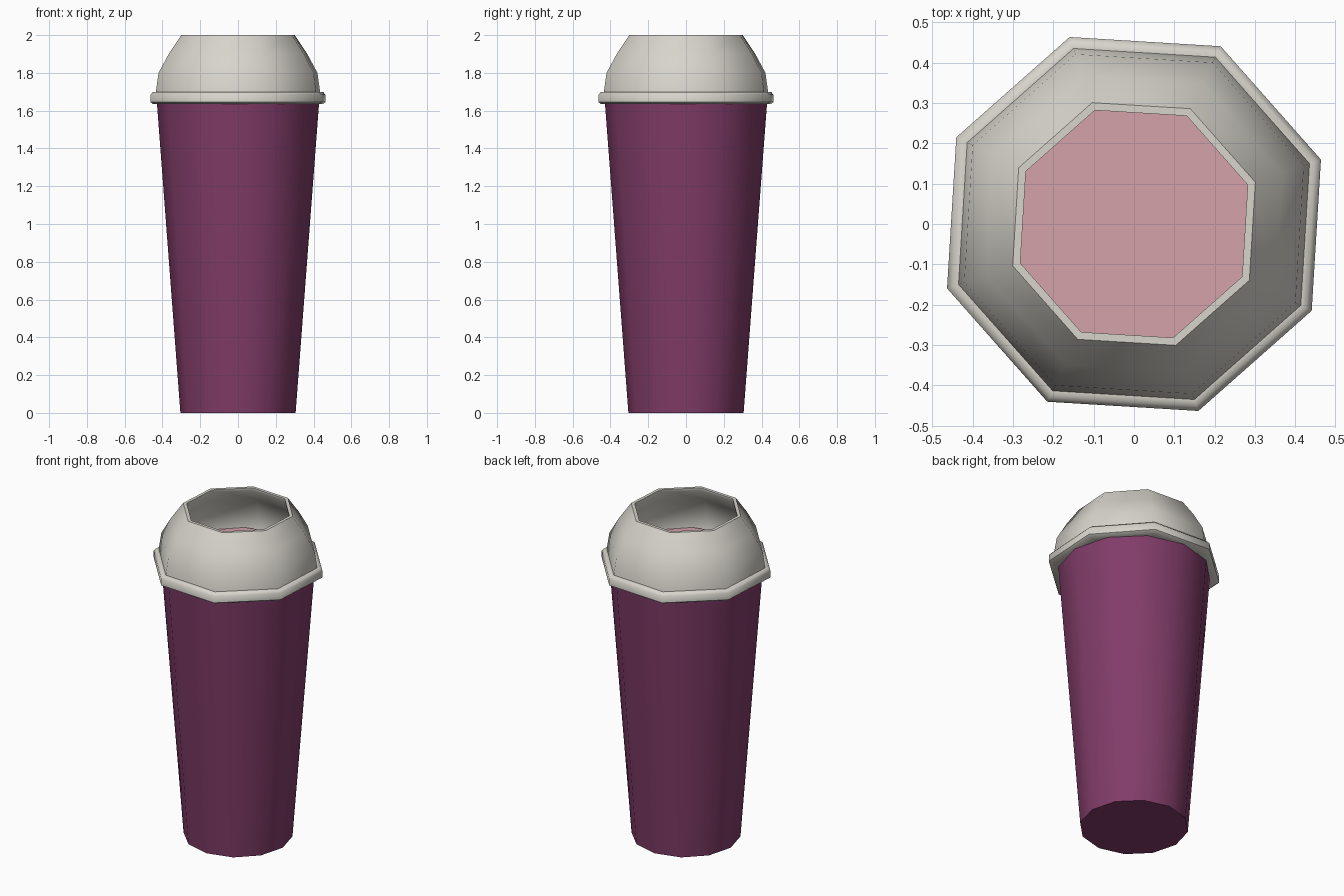
import bpy, bmesh
from math import cos, sin, pi, radians

if "Cube" in bpy.data.objects:
    bpy.data.objects.remove(bpy.data.objects["Cube"])


def material(name, color):
    m = bpy.data.materials.new(name)
    m.diffuse_color = (*color, 1)
    m.use_nodes = True
    m.node_tree.nodes["Principled BSDF"].inputs["Base Color"].default_value = m.diffuse_color
    return m


def lathe(name, profile, sides, turn, mat=None, closed=False, angle=50):
    """Spin (radius, z) points; closed joins last ring to first, otherwise cap both ends."""
    bm = bmesh.new()
    rings = []
    for r, z in profile:
        rings.append([bm.verts.new((r * cos(turn + 2 * pi * i / sides),
                                    r * sin(turn + 2 * pi * i / sides), z))
                      for i in range(sides)])
    pairs = list(zip(rings, rings[1:]))
    if closed:
        pairs.append((rings[-1], rings[0]))
    else:
        bm.faces.new(rings[0])
        bm.faces.new(rings[-1])
    for a, b in pairs:
        for i in range(sides):
            j = (i + 1) % sides
            bm.faces.new((a[i], a[j], b[j], b[i]))
    bmesh.ops.recalc_face_normals(bm, faces=bm.faces)
    mesh = bpy.data.meshes.new(name)
    bm.to_mesh(mesh)
    bm.free()
    ob = bpy.data.objects.new(name, mesh)
    bpy.context.collection.objects.link(ob)
    if mat:
        mesh.materials.append(mat)
    bpy.ops.object.select_all(action='DESELECT')
    ob.select_set(True)
    bpy.context.view_layer.objects.active = ob
    bpy.ops.object.shade_smooth_by_angle(angle=radians(angle))
    return ob


purple = material("cup_purple", (0.22, 0.045, 0.14))
pink = material("drink_pink", (0.66, 0.36, 0.40))
cream = material("lid_cream", (0.68, 0.66, 0.60))

# Tapered twelve-sided cup
lathe("cup", [(0.305, 0), (0.43, 1.65)], 12, 0, purple)

# Drink surface inside the lid
lathe("drink", [(0.41, 1.64), (0.41, 1.70)], 12, 0, pink)

# Eight-sided hollow dome lid with thick lower rim and open top
lid = [(0.42, 1.635), (0.475, 1.635), (0.49, 1.645), (0.49, 1.685), (0.475, 1.70),
       (0.46, 1.70), (0.445, 1.80), (0.388, 1.90), (0.318, 2.0),
       (0.298, 2.0), (0.298, 1.985), (0.37, 1.89), (0.425, 1.80), (0.44, 1.69)]
lathe("dome_lid", lid, 8, radians(19), cream, closed=True)
